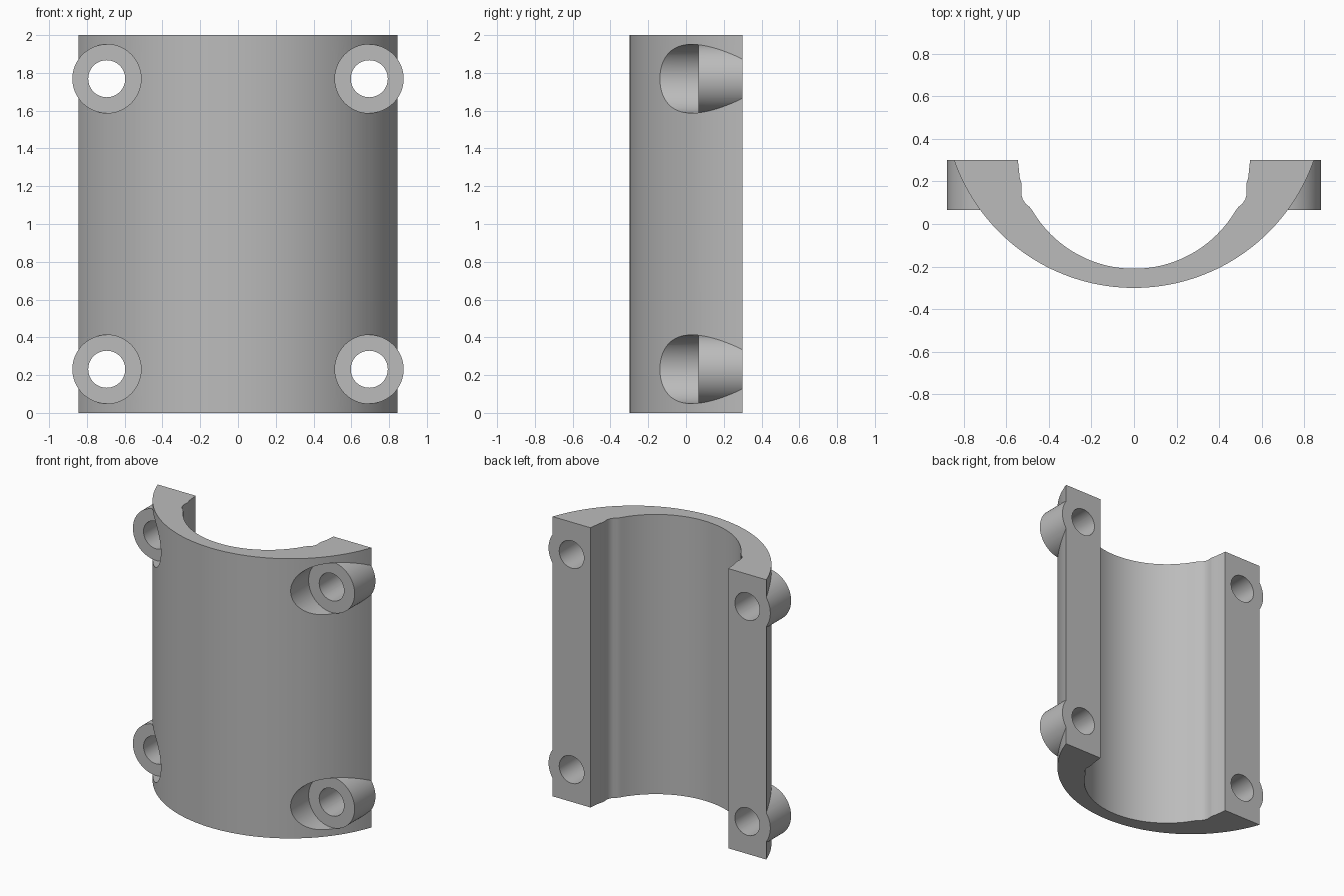
import bpy, bmesh
from math import sin, cos, asin, pi, radians
from mathutils import Vector

cube = bpy.data.objects.get("Cube")
if cube:
    bpy.data.objects.remove(cube, do_unlink=True)

HEIGHT = 2.0
BACK, SEAT = 0.30, 0.065          # mating plane and bolt seat, along y
BOLT_X, BOLT_Z = 0.695, 0.231     # bolt offset from centre and from each end
BOSS_R, HOLE_R = 0.182, 0.098

metal = bpy.data.materials.new("grey metal")
metal.use_nodes = True
grey = (0.5, 0.5, 0.5, 1)
metal.diffuse_color = grey
metal.node_tree.nodes["Principled BSDF"].inputs["Base Color"].default_value = grey


def prism(name, points, offset):
    """Extrude a closed outline by the offset vector."""
    bm = bmesh.new()
    face = bm.faces.new([bm.verts.new(p) for p in points])
    result = bmesh.ops.extrude_face_region(bm, geom=[face], use_keep_orig=True)
    moved = [v for v in result["geom"] if isinstance(v, bmesh.types.BMVert)]
    bmesh.ops.translate(bm, verts=moved, vec=Vector(offset))
    bmesh.ops.recalc_face_normals(bm, faces=bm.faces)
    mesh = bpy.data.meshes.new(name)
    bm.to_mesh(mesh)
    bm.free()
    mesh.materials.append(metal)
    obj = bpy.data.objects.new(name, mesh)
    bpy.context.collection.objects.link(obj)
    return obj


def disc(side, z, radius, y, sweep=pi, steps=64):
    """Circle, or part of one facing outward, in an x-z plane."""
    count = steps if sweep == pi else steps + 1
    angles = [-sweep + 2 * sweep * i / steps for i in range(count)]
    return [(side * (BOLT_X + radius * cos(a)), y, z + radius * sin(a)) for a in angles]


def combine(target, tool, operation):
    """Apply a boolean and remove its helper object."""
    tool.hide_render = True
    mod = target.modifiers.new("join", 'BOOLEAN')
    mod.operation, mod.solver, mod.object = operation, 'EXACT', tool
    bpy.context.view_layer.objects.active = target
    bpy.ops.object.modifier_apply(modifier=mod.name)
    bpy.data.objects.remove(tool, do_unlink=True)


def arc(radius, centre_y, end, steps):
    return [(radius * sin(a), centre_y - radius * cos(a))
            for a in (end * (2 * i / steps - 1) for i in range(steps + 1))]


# Half shell: outer arc, then the inner arc with a rounded groove at each edge
outer = arc(0.895, 0.595, asin(0.845 / 0.895), 72)
outer[0], outer[-1] = (-0.845, BACK), (0.845, BACK)
groove = [(0.545, BACK), (0.536, 0.215), (0.528, 0.19), (0.527, 0.165), (0.529, 0.14),
          (0.522, 0.115), (0.508, 0.094), (0.49, 0.08)]
inner = arc(0.553, 0.343, asin(0.475 / 0.553), 56)
outline = outer + groove + inner[::-1] + [(-x, y) for x, y in groove[::-1]]
shell = prism("half_shell", [(x, y, 0) for x, y in outline], (0, 0, HEIGHT))

# Bolt seats, bosses and through holes at the four corners
for side in (-1, 1):
    for z in (BOLT_Z, HEIGHT - BOLT_Z):
        seat = prism("seat_cutter", disc(side, z, BOSS_R, -0.5), (0, SEAT + 0.5, 0))
        combine(shell, seat, 'DIFFERENCE')
        boss = prism("boss", disc(side, z, BOSS_R, SEAT, radians(110)), (0, BACK - SEAT, 0))
        combine(shell, boss, 'UNION')
        hole = prism("hole_cutter", disc(side, z, HOLE_R, -0.5), (0, 1, 0))
        combine(shell, hole, 'DIFFERENCE')

# Smooth curved walls, crisp edges
bpy.ops.object.select_all(action='DESELECT')
shell.select_set(True)
bpy.context.view_layer.objects.active = shell
bpy.ops.object.shade_smooth_by_angle(angle=radians(30))
